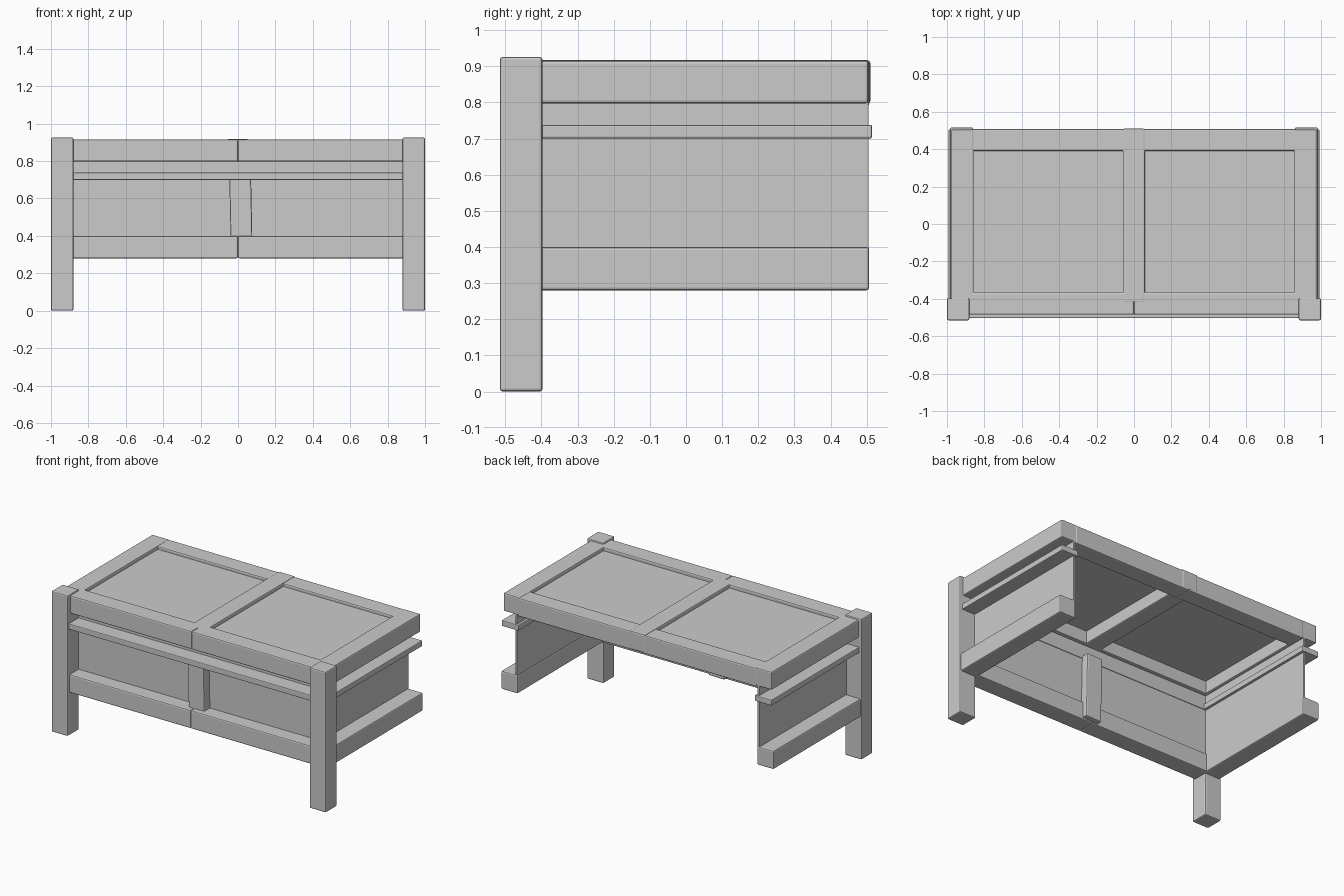
import bpy, bmesh, math

if "Cube" in bpy.data.objects:
    bpy.data.objects.remove(bpy.data.objects["Cube"])


def box(name, x, y, z, bevel=0.008, tilt=0.0):
    """Bevelled box given (min, max) ranges on each axis."""
    size = [r[1] - r[0] for r in (x, y, z)]
    mid = [(r[0] + r[1]) / 2 for r in (x, y, z)]
    bm = bmesh.new()
    bmesh.ops.create_cube(bm, size=1)
    bmesh.ops.scale(bm, vec=size, verts=bm.verts)
    mesh = bpy.data.meshes.new(name)
    bm.to_mesh(mesh)
    bm.free()
    ob = bpy.data.objects.new(name, mesh)
    bpy.context.collection.objects.link(ob)
    ob.location = mid
    ob.rotation_euler.y = tilt
    if bevel:
        mod = ob.modifiers.new("Bevel", 'BEVEL')
        mod.width = bevel
        mod.segments = 2
    return ob


def pair(name, x, y, z, bevel=0.008):
    """Same box on the right and mirrored on the left."""
    box("right_" + name, x, y, z, bevel)
    box("left_" + name, (-x[1], -x[0]), y, z, bevel)


# Front legs
pair("front_leg", (0.88, 1.0), (-0.515, -0.397), (0.0, 0.926))

# Front rails, each made of two halves meeting at the centre
pair("front_top_rail", (0.0, 0.89), (-0.485, -0.365), (0.797, 0.916))
pair("front_lower_rail", (0.0, 0.89), (-0.495, -0.375), (0.28, 0.40))
box("front_ledge", (-0.97, 0.97), (-0.503, -0.385), (0.70, 0.738), 0.005)

# Side rails and ledges
pair("side_top_rail", (0.857, 0.977), (-0.41, 0.505), (0.797, 0.916))
pair("side_lower_rail", (0.872, 0.992), (-0.41, 0.507), (0.28, 0.40))
pair("side_ledge", (0.86, 0.983), (-0.41, 0.515), (0.70, 0.738), 0.005)

# Thin wall panels
pair("side_panel", (0.876, 0.888), (-0.40, 0.505), (0.38, 0.81), 0)
box("front_panel", (-0.89, 0.89), (-0.401, -0.389), (0.38, 0.81), 0)

# Slightly leaning centre post at the front
box("front_centre_post", (-0.042, 0.074), (-0.46, -0.342), (0.29, 0.72),
    tilt=-math.radians(1.2))

# Tabletop frame and recessed panels
pair("back_top_rail", (0.0, 0.87), (0.39, 0.508), (0.791, 0.913))
box("top_centre_stile", (-0.06, 0.058), (-0.42, 0.51), (0.797, 0.917))
pair("top_panel", (0.05, 0.87), (-0.375, 0.40), (0.88, 0.893), 0)
